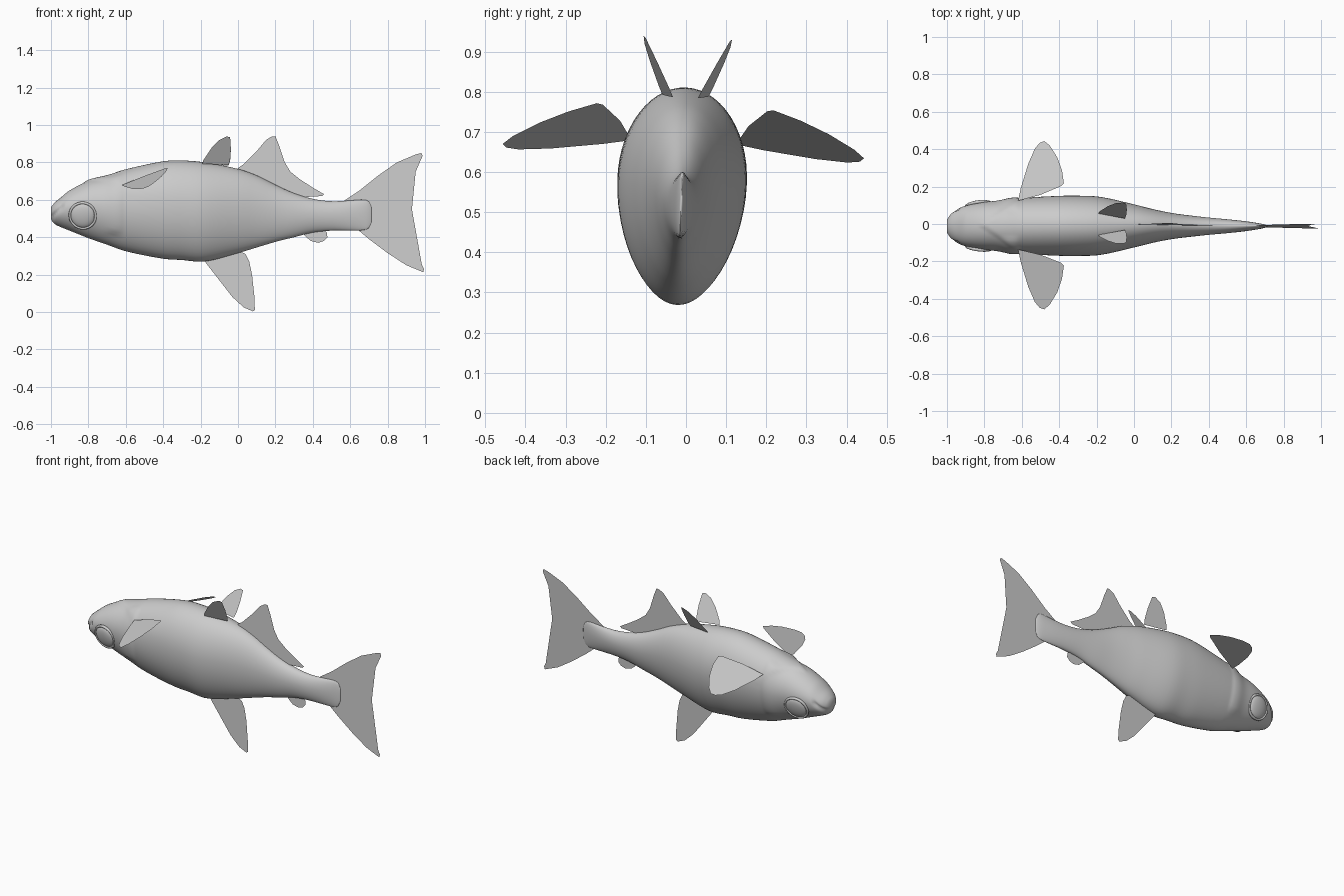
import bpy, bmesh, math
from mathutils import Vector
from mathutils.bvhtree import BVHTree

cube = bpy.data.objects.get("Cube")
if cube:
    bpy.data.objects.remove(cube)

grey = bpy.data.materials.new("plain grey")
grey.use_nodes = True
grey.diffuse_color = (0.6, 0.6, 0.6, 1)
grey.node_tree.nodes["Principled BSDF"].inputs["Base Color"].default_value = (0.6, 0.6, 0.6, 1)


def roll(p):
    """The whole fish leans a little about its long axis."""
    return (p[0], p[1] + 0.04 * (p[2] - 0.82), p[2] - 0.04 * p[1])


def add_part(name, bm, smooth=True):
    bmesh.ops.recalc_face_normals(bm, faces=bm.faces)
    for v in bm.verts:
        v.co = roll(v.co)
    mesh = bpy.data.meshes.new(name)
    bm.to_mesh(mesh)
    bm.free()
    mesh.materials.append(grey)
    ob = bpy.data.objects.new(name, mesh)
    bpy.context.collection.objects.link(ob)
    if smooth:
        for f in mesh.polygons:
            f.use_smooth = True
    return ob


def curve_at(points, x):
    """Smooth interpolation through (x, a, b, ...) stations."""
    i = max(k for k in range(len(points) - 1) if points[k][0] <= x or k == 0)
    p1, p2 = Vector(points[i]), Vector(points[i + 1])
    p0 = Vector(points[max(i - 1, 0)])
    p3 = Vector(points[min(i + 2, len(points) - 1)])
    h = p2[0] - p1[0]
    t = (x - p1[0]) / h
    m1 = (p2 - p0) * (h / (p2[0] - p0[0]))
    m2 = (p3 - p1) * (h / (p3[0] - p1[0]))
    return (p1 * (2*t**3 - 3*t*t + 1) + m1 * (t**3 - 2*t*t + t)
            + p2 * (3*t*t - 2*t**3) + m2 * (t**3 - t*t))


# Body stations: x, top, bottom, half width
STATIONS = [
    (-1.0, .56, .49, .035), (-.98, .585, .47, .065), (-.95, .61, .455, .088),
    (-.9, .65, .435, .108), (-.8, .70, .395, .127), (-.7, .725, .36, .137),
    (-.6, .76, .325, .149), (-.4, .805, .285, .16), (-.3, .81, .278, .161),
    (-.18, .80, .27, .155), (0, .765, .315, .115), (.1, .73, .345, .09),
    (.2, .68, .375, .07), (.3, .635, .40, .057), (.4, .605, .425, .046),
    (.5, .592, .435, .037), (.6, .596, .436, .026), (.67, .60, .438, .015),
    (.7, .59, .45, .008), (.715, .555, .485, .002)]


def relief(x, y, z):
    """Outward offset for the gill covers, head crest and mouth."""
    step = lambda d: 1 / (1 + math.exp(-max(-50, min(50, d * 220))))
    side = step(abs(y) - 0.07)
    lift = 0.008 * side * math.exp(-((x + .66) / .05) ** 2) * step(-.615 - x) * step(z - .42)
    crest = step(x - (-.82 + 1.5 * abs(y))) * math.exp(-max(0, x + .7) / .12)
    lift += 0.007 * crest * step(z - .62)
    if x < -.93:
        lift -= 0.012 * math.exp(-((z - (.50 + (x + 1) * 1.0)) / .012) ** 2)
    return lift


SEG = 56
xs = [-1 + .01 * i for i in range(46)] + [-.54 + .0285 * i for i in range(43)]
xs += [.67, .685, .70, .71, .715]
bm = bmesh.new()
rings = []
for x in xs:
    _, top, bot, wide = curve_at(STATIONS, x)
    mid = bot + (top - bot) * 0.56
    ring = []
    for s in range(SEG):
        a = 2 * math.pi * s / SEG
        c, n = math.cos(a), math.sin(a)
        z = mid + n * ((top - mid) if n > 0 else (mid - bot))
        y = wide * c * (1 if n > 0 else 1 - 0.12 * n * n)
        r = relief(x, y, z)
        ring.append(bm.verts.new((x, y + r * c, z + r * n)))
    rings.append(ring)
for a, b in zip(rings, rings[1:]):
    for s in range(SEG):
        t = (s + 1) % SEG
        bm.faces.new((a[s], a[t], b[t], b[s]))
bm.faces.new(rings[0])
bm.faces.new(rings[-1])
surface = BVHTree.FromBMesh(bm)
add_part("body", bm)

# Eyes: a flattened ball inside a raised rim, set square to the cheek
for side, label in ((1, "left"), (-1, "right")):
    spot, normal, _, _ = surface.find_nearest(Vector((-.83, side * .2, .49)))
    spot, normal, _, _ = surface.ray_cast(Vector((-.83, side * .5, .51)), Vector((0, -side, 0)))
    normal = Vector((-.12, side, -.28)).normalized()
    turn = normal.to_track_quat('Z', 'Y').to_matrix().to_4x4()
    turn.translation = spot - normal * 0.004
    bm = bmesh.new()
    bmesh.ops.create_uvsphere(bm, u_segments=28, v_segments=14, radius=.066)
    for v in bm.verts:
        v.co.z *= 0.3
    bm.transform(turn)
    add_part(label + "_eye", bm)

    bm = bmesh.new()
    N, M = 32, 8
    grid = []
    for i in range(N):
        a = 2 * math.pi * i / N
        row = []
        for j in range(M):
            b = 2 * math.pi * j / M
            r = .07 + .007 * math.cos(b)
            row.append(bm.verts.new((r * math.cos(a), r * math.sin(a), .009 * math.sin(b))))
        grid.append(row)
    for i in range(N):
        for j in range(M):
            k, l = (i + 1) % N, (j + 1) % M
            bm.faces.new((grid[i][j], grid[k][j], grid[k][l], grid[i][l]))
    bm.transform(turn)
    add_part(label + "_eye_rim", bm)


def fin(name, points):
    bm = bmesh.new()
    face = bm.faces.new([bm.verts.new(p) for p in points])
    bmesh.ops.triangulate(bm, faces=[face])
    add_part(name, bm, False)


# Upright fins on the centre line, as (x, z) outlines
UPRIGHT = {
    "rear_dorsal_fin": [(0, .74), (0, .77), (.03, .79), (.1, .86), (.15, .92), (.18, .938),
                        (.2, .94), (.22, .89), (.25, .80), (.28, .75), (.33, .71), (.4, .665),
                        (.46, .63), (.45, .62), (.36, .615), (.25, .64)],
    "pelvic_fin": [(-.18, .28), (-.17, .26), (-.1, .17), (-.03, .08), (.03, .025), (.08, .003),
                   (.09, .01), (.088, .08), (.075, .2), (.06, .27), (.04, .31), (0, .33)],
    "anal_fin": [(.34, .43), (.36, .405), (.39, .38), (.43, .37), (.46, .38), (.478, .40),
                 (.475, .425), (.45, .445)],
    "tail_fin": [(.56, .59), (.65, .65), (.75, .73), (.85, .80), (.95, .842), (.98, .85),
                 (.987, .835), (.95, .75), (.91, .66), (.88, .58), (.872, .52), (.885, .46),
                 (.92, .38), (.96, .3), (.995, .23), (.99, .213), (.9, .25), (.8, .315),
                 (.7, .39), (.64, .44), (.6, .47)]}
for name, outline in UPRIGHT.items():
    fin(name, [(x, 0, z) for x, z in outline])

# Paired fins: flat outlines on leaning planes, mirrored left and right
PECTORAL = [(-.62, .13), (-.605, .2), (-.565, .33), (-.53, .41), (-.505, .44), (-.48, .45),
            (-.45, .425), (-.41, .36), (-.385, .29), (-.375, .22), (-.39, .205), (-.5, .16)]
FRONT_DORSAL = [(-.19, .79), (-.185, .81), (-.14, .875), (-.1, .915), (-.06, .934),
                (-.042, .93), (-.038, .87), (-.042, .81), (-.05, .785)]
for side, label in ((1, "left"), (-1, "right")):
    fin(label + "_pectoral_fin",
        [(x, side * y, .676 + .46 * (x + .61) - .27 * (y - .14)) for x, y in PECTORAL])
    fin(label + "_front_dorsal_fin",
        [(x, side * (.037 + .52 * (z - .8) + .17 * (-.04 - x)), z) for x, z in FRONT_DORSAL])
